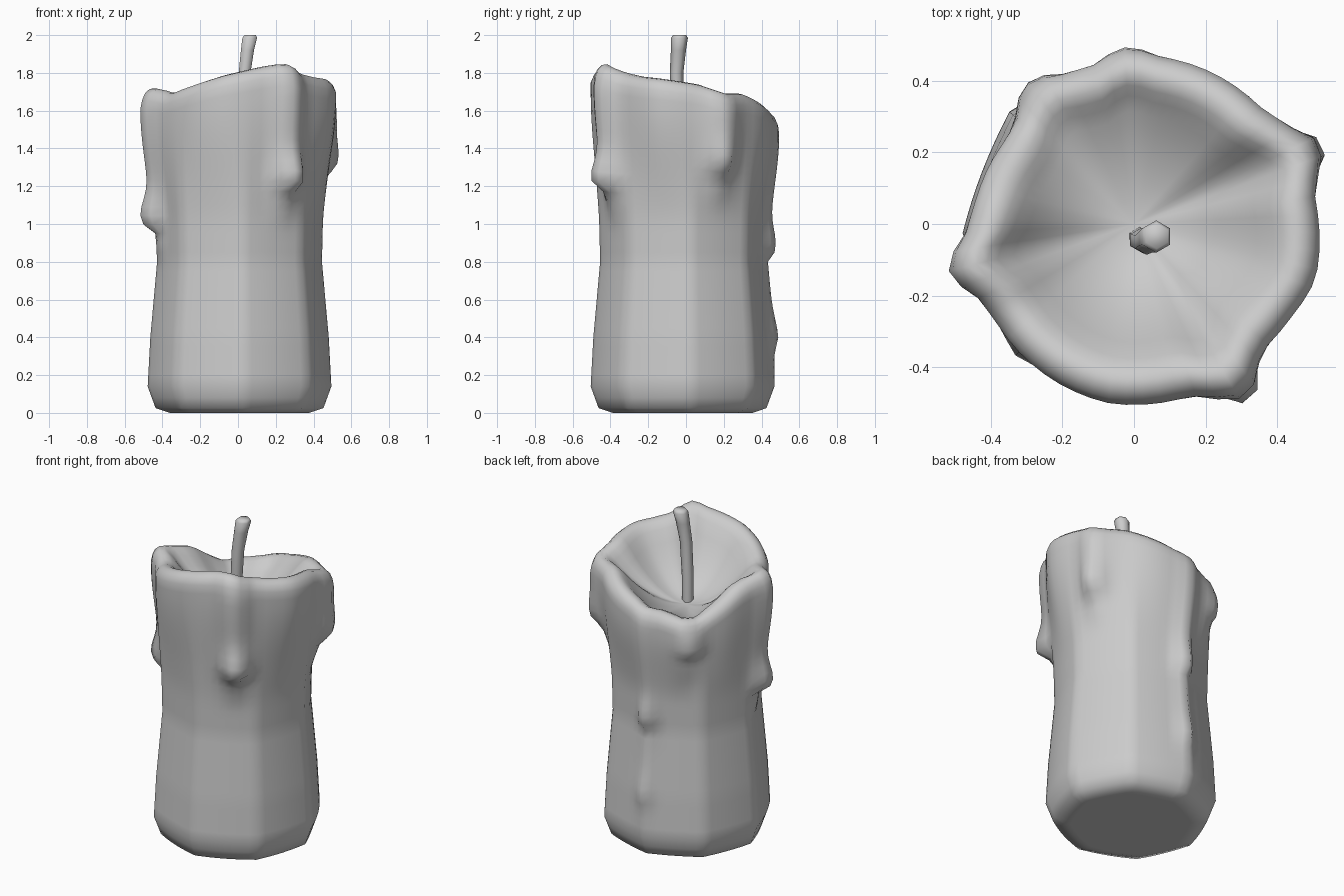
import bpy, bmesh, math

cube = bpy.data.objects.get("Cube")
if cube:
    bpy.data.objects.remove(cube)

# Single wax grey material
grey = bpy.data.materials.new("wax_grey")
grey.use_nodes = True
COLOUR = (0.6, 0.6, 0.6, 1)
grey.diffuse_color = COLOUR
grey.node_tree.nodes["Principled BSDF"].inputs["Base Color"].default_value = COLOUR

COLS = 64
TURN = 3  # azimuth of the first corner of the eight-sided body

# Rim: azimuth, radius, height
RIM = [(8, .51, 1.74), (25, .525, 1.69), (43, .48, 1.69), (65, .475, 1.64), (92, .47, 1.58),
       (105, .455, 1.56), (121, .465, 1.53), (135, .43, 1.52), (150, .43, 1.58), (170, .445, 1.67),
       (195, .485, 1.72), (215, .472, 1.69), (235, .485, 1.73), (262, .505, 1.79),
       (285, .505, 1.83), (300, .515, 1.85), (314, .5, 1.8), (329, .51, 1.78), (343, .53, 1.77)]
# Lower body: height, corner radius
BODY = [(0, .37), (.025, .445), (.14, .487), (.4, .473), (.8, .437), (1.15, .445)]
# Drips: azimuth, end height, bulge, half width in degrees
DRIPS = [(303, 1.16, .125, 9), (22, 1.25, .08, 8), (93, .81, .055, 8), (92, .33, .035, 6),
         (129, 1.28, .045, 9), (194, .96, .11, 8)]


def lerp_table(table, x, k=1):
    for a, b in zip(table, table[1:]):
        if a[0] <= x <= b[0]:
            return a[k] + (b[k] - a[k]) * (x - a[0]) / (b[0] - a[0])
    return table[-1][k] if x > table[-1][0] else table[0][k]


def rim_at(az):
    ring = [(a - 360, r, z) for a, r, z in RIM[-1:]] + RIM + [(a + 360, r, z) for a, r, z in RIM[:1]]
    return lerp_table(ring, az, 1), lerp_table(ring, az, 2)


def softened_octagon(az):
    d = (az - TURN) % 45 - 22.5
    return .35 + .65 * math.cos(math.radians(22.5)) / math.cos(math.radians(d))


def smooth(t):
    t = max(0, min(1, t))
    return t * t * (3 - 2 * t)


def drip_bulge(az, z, top):
    """Outward bulge: a run down from the rim ending in a heavier bead."""
    total = 0
    for a, end, amp, width in DRIPS:
        d = (az - a + 180) % 360 - 180
        across = math.exp(-abs(d / width) ** 2.6)
        bead = math.exp(-((z - end - .08) / .12) ** 2)
        run = smooth((z - end + .03) / .08) * smooth((top - z) / .15 + .3)
        taper = .25 * smooth((z - end + .2) / .2) * (z < end)
        total = max(total, amp * across * max(run * (.45 + .55 * bead), taper))
    return total


def side_radius(az, z, rim_r, rim_z):
    # The base sits slightly off centre, towards the front
    low = lerp_table(BODY, z) * softened_octagon(az) + .02 * math.cos(math.radians(az + 63))
    t = smooth((z - .98) / (rim_z - .12 - .98))
    return low * (1 - t) + rim_r * t + drip_bulge(az, z, rim_z)


def finish(name, bm):
    bmesh.ops.recalc_face_normals(bm, faces=bm.faces)
    mesh = bpy.data.meshes.new(name)
    bm.to_mesh(mesh)
    bm.free()
    obj = bpy.data.objects.new(name, mesh)
    bpy.context.collection.objects.link(obj)
    mesh.materials.append(grey)
    bpy.ops.object.select_all(action='DESELECT')
    obj.select_set(True)
    bpy.context.view_layer.objects.active = obj
    bpy.ops.object.shade_smooth_by_angle(angle=math.radians(80))


def skin(bm, rings):
    for lower, upper in zip(rings, rings[1:]):
        n = len(lower)
        for i in range(n):
            j = (i + 1) % n
            bm.faces.new((lower[i], lower[j], upper[j], upper[i]))
    bm.faces.new(rings[0])


# Candle body: outside wall, rounded lip, melted bowl
LOW_STEPS = [0, .025, .08, .14] + [.2 + .05 * i for i in range(16)]
HIGH_STEPS = [i / 15 for i in range(1, 15)]
LIP = [(0, -.06), (-.015, -.025), (-.04, -.004), (-.07, 0), (-.1, -.015), (-.13, -.045)]
BOWL = [.88, .76, .64, .5, .35, .2]
BOWL_FLOOR = 1.43

columns = []
for c in range(COLS):
    az = (TURN + c * 360 / COLS) % 360
    rim_r, rim_z = rim_at(az)
    lip_base = rim_z - .06
    profile = [(side_radius(az, z, rim_r, rim_z), z) for z in LOW_STEPS]
    profile.insert(0, (profile[0][0] * .93, 0))
    for t in HIGH_STEPS:
        z = LOW_STEPS[-1] + (lip_base - LOW_STEPS[-1]) * t
        profile.append((side_radius(az, z, rim_r, rim_z), z))
    edge = side_radius(az, lip_base, rim_r, rim_z)
    lip_scale = min(1, (rim_z - BOWL_FLOOR) / .15)
    profile += [(edge + dr, rim_z + dz * (lip_scale if dr < -.07 else 1)) for dr, dz in LIP]
    inner_r, inner_z = profile[-1]
    profile += [(inner_r * f, BOWL_FLOOR + (inner_z - BOWL_FLOOR) * f ** 2) for f in BOWL]
    a = math.radians(az)
    columns.append([(r * math.cos(a), r * math.sin(a), z) for r, z in profile])

bm = bmesh.new()
rings = [[bm.verts.new(p) for p in ring] for ring in zip(*columns)]
skin(bm, rings)
floor = bm.verts.new((0, 0, BOWL_FLOOR))
for i in range(COLS):
    bm.faces.new((rings[-1][i], rings[-1][(i + 1) % COLS], floor))
finish("candle_body", bm)

# Wick: bent six-sided cord with a bevelled tip
PATH = [(.015, -.04, 1.38, .032), (.02, -.045, 1.6, .034), (.035, -.05, 1.8, .036),
        (.05, -.04, 1.92, .04), (.062, -.035, 1.985, .045), (.064, -.034, 2.0, .035)]
bm = bmesh.new()
rings = []
for x, y, z, r in PATH:
    rings.append([bm.verts.new((x + r * math.cos(a), y + r * math.sin(a), z))
                  for a in (math.radians(30 + 60 * k) for k in range(6))])
skin(bm, rings)
bm.faces.new(rings[-1])
finish("wick", bm)
